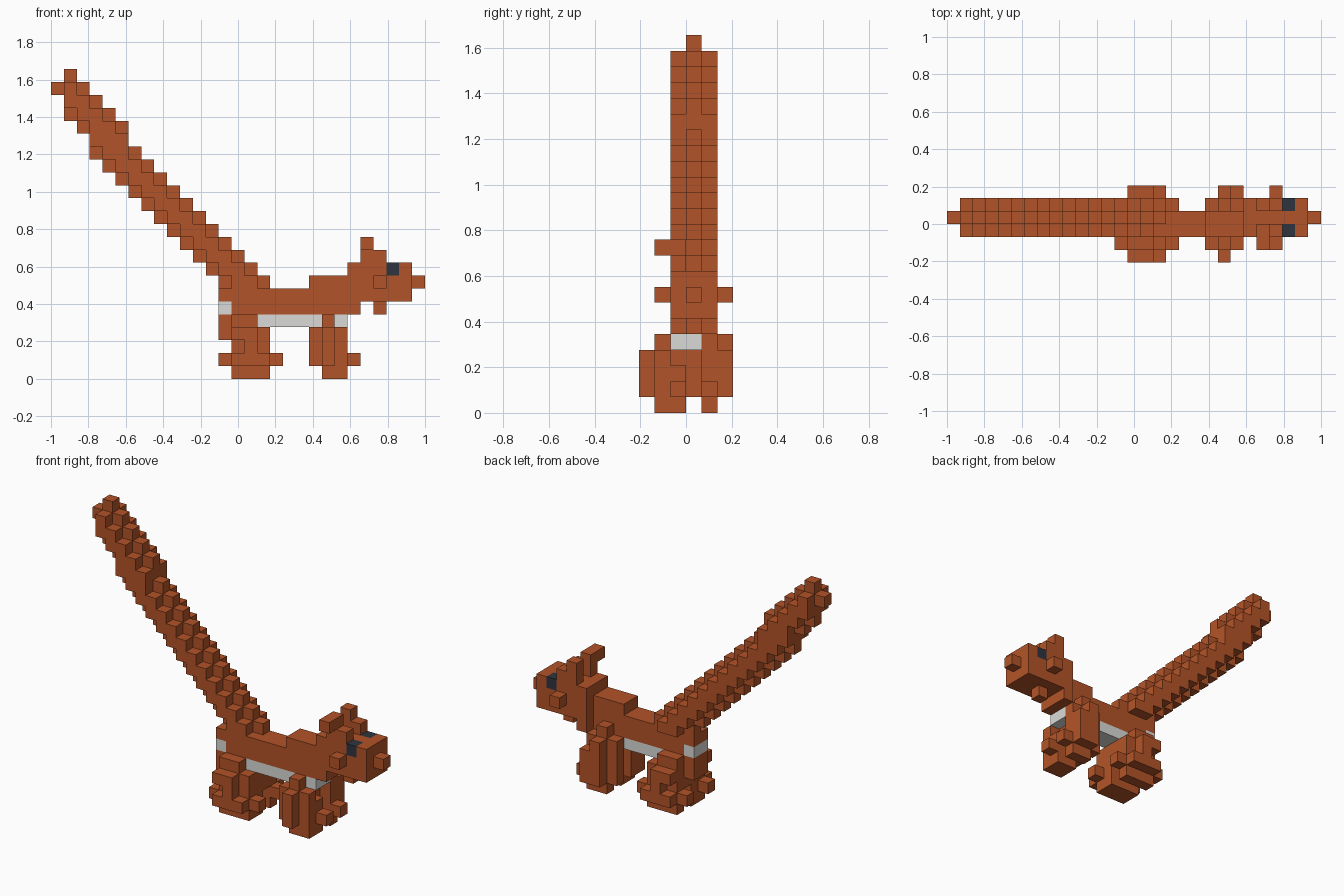
import bpy, bmesh, math
from mathutils import Vector

cube = bpy.data.objects.get("Cube")
if cube:
    bpy.data.objects.remove(cube)

U = 2 / 29                                  # edge of one block
ORIGIN = Vector((-1, -3 * U, 0))


def material(name, rgb):
    m = bpy.data.materials.new(name)
    m.use_nodes = True
    m.diffuse_color = (*rgb, 1)
    m.node_tree.nodes["Principled BSDF"].inputs["Base Color"].default_value = (*rgb, 1)
    return m


FUR = material("russet_fur", (0.45, 0.088, 0.021))
BELLY = material("pale_belly", (0.70, 0.70, 0.69))
EYE = material("dark_eye", (0.028, 0.034, 0.047))

owner = {}                                  # block position -> part name
parts = {}                                  # part name -> material


def part(name, mat, *boxes):
    """Claim free blocks; each box is inclusive x0,x1, y0,y1, z0,z1."""
    parts[name] = mat
    for x0, x1, y0, y1, z0, z1 in boxes:
        for x in range(x0, x1 + 1):
            for y in range(y0, y1 + 1):
                for z in range(z0, z1 + 1):
                    owner.setdefault((x, y, z), name)


# Eyes and pale patches claim their blocks first
part("right_eye", EYE, (26, 26, 2, 2, 8, 8))
part("left_eye", EYE, (26, 26, 4, 4, 8, 8))
part("rump_patch", BELLY, (13, 13, 2, 3, 5, 5))
part("belly", BELLY, (16, 22, 2, 3, 4, 4))

# Head with nose, cheeks, chin and ears
part("head", FUR, (23, 27, 2, 4, 6, 8), (23, 23, 2, 4, 5, 5))
part("nose", FUR, (28, 28, 3, 3, 7, 7))
part("cheeks", FUR, (25, 25, 1, 1, 7, 7), (25, 25, 5, 5, 7, 7))
part("chin", FUR, (25, 25, 3, 3, 5, 5))
part("right_ear", FUR, (24, 25, 2, 2, 9, 9), (24, 24, 1, 2, 10, 10))
part("left_ear", FUR, (24, 25, 4, 4, 9, 9), (24, 24, 4, 4, 10, 10))

# Slim body with shoulder hump and rump
part("body", FUR, (14, 22, 2, 3, 5, 6), (20, 22, 2, 3, 7, 7))
part("rump", FUR, (13, 13, 2, 3, 3, 6), (14, 15, 2, 3, 4, 6))

# Tail: a core standing one block above and below its sides
tail = [(0, 0, 3, 3, 22, 22)]
for x in range(1, 17):
    top = 24 - x if x < 6 else 23 - x
    low = 21 - x if x < 3 else max(20 - x, 6)
    tail += [(x, x, 3, 3, low, top), (x, x, 2, 4, low + 1, top - 1)]
part("tail", FUR, *tail)

# Hind legs: thigh, stepped outer side, inner side and long foot
for name, mid, outer, inner in (("right_hind_leg", 1, 0, 2), ("left_hind_leg", 4, 5, 3)):
    part(name, FUR, (14, 16, mid, mid, 0, 3), (14, 15, mid, mid, 4, 4),
         (13, 17, mid, mid, 1, 1), (14, 16, outer, outer, 1, 1),
         (15, 15, outer, outer, 2, 2), (14, 15, outer, outer, 3, 3),
         (14, 16, inner, inner, 2, 3))
part("right_hind_heel", FUR, (14, 16, 2, 2, 0, 1))

# Front legs with a toe block
part("right_front_leg", FUR, (20, 22, 1, 2, 1, 2), (20, 22, 1, 1, 3, 3),
     (20, 21, 2, 2, 3, 3), (21, 21, 0, 0, 1, 3), (21, 21, 1, 1, 4, 4),
     (21, 22, 1, 2, 0, 0), (23, 23, 2, 2, 1, 1))
part("left_front_leg", FUR, (20, 22, 4, 4, 1, 4), (21, 22, 5, 5, 1, 3),
     (21, 21, 5, 5, 4, 4), (21, 21, 3, 3, 1, 3), (21, 22, 4, 4, 0, 0),
     (23, 23, 4, 4, 1, 1), (21, 21, 4, 4, 5, 5))


def build(name, mat):
    """Skin the outer sides of a part's blocks and merge flat areas."""
    bm = bmesh.new()
    for pos in [p for p, n in owner.items() if n == name]:
        for axis in range(3):
            for side in (0, 1):
                near = list(pos)
                near[axis] += 2 * side - 1
                if tuple(near) in owner:
                    continue
                a, b = (axis + 1) % 3, (axis + 2) % 3
                quad = []
                for da, db in ((0, 0), (1, 0), (1, 1), (0, 1)):
                    v = Vector(pos)
                    v[axis] += side
                    v[a] += da
                    v[b] += db
                    quad.append(bm.verts.new(ORIGIN + v * U))
                bm.faces.new(quad if side else quad[::-1])
    bmesh.ops.remove_doubles(bm, verts=bm.verts, dist=U * 0.01)
    bmesh.ops.dissolve_limit(bm, angle_limit=math.radians(1),
                             verts=bm.verts, edges=bm.edges)
    mesh = bpy.data.meshes.new(name)
    bm.to_mesh(mesh)
    bm.free()
    mesh.materials.append(mat)
    bpy.context.collection.objects.link(bpy.data.objects.new(name, mesh))


for part_name, part_mat in parts.items():
    build(part_name, part_mat)
